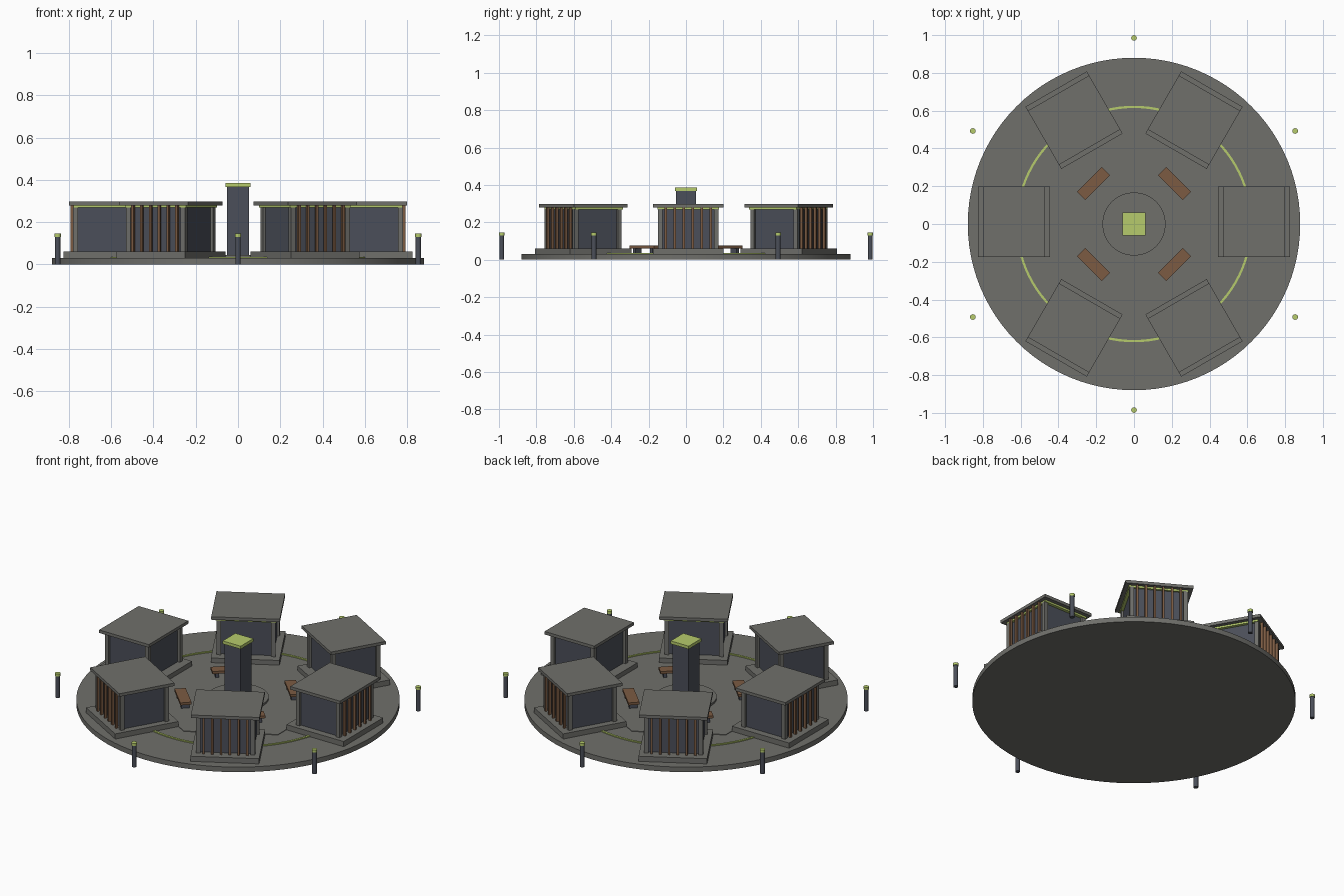
import bpy, bmesh, math
from mathutils import Matrix, Vector

if "Cube" in bpy.data.objects:
    bpy.data.objects.remove(bpy.data.objects["Cube"])


def material(name, rgb):
    m = bpy.data.materials.new(name)
    m.diffuse_color = (*rgb, 1)
    m.use_nodes = True
    m.node_tree.nodes["Principled BSDF"].inputs["Base Color"].default_value = m.diffuse_color
    return m


STONE = material("stone grey", (0.16, 0.16, 0.147))
WALL = material("slate blue", (0.07, 0.078, 0.1))
WOOD = material("warm wood", (0.2, 0.105, 0.055))
LIME = material("lime", (0.47, 0.6, 0.15))


def finish(name, bm, mat, smooth=False):
    me = bpy.data.meshes.new(name)
    bmesh.ops.recalc_face_normals(bm, faces=bm.faces)
    bm.to_mesh(me)
    bm.free()
    me.materials.append(mat)
    ob = bpy.data.objects.new(name, me)
    bpy.context.collection.objects.link(ob)
    if smooth:
        bpy.context.view_layer.objects.active = ob
        ob.select_set(True)
        bpy.ops.object.shade_smooth_by_angle()
        ob.select_set(False)
    return ob


def boxes(name, mat, items, frame=Matrix()):
    """One object from boxes given as (cx, cy, size_x, size_y, z0, z1)."""
    bm = bmesh.new()
    for cx, cy, sx, sy, z0, z1 in items:
        m = (frame @ Matrix.Translation((cx, cy, (z0 + z1) / 2))
             @ Matrix.Diagonal((sx, sy, z1 - z0, 1)))
        bmesh.ops.create_cube(bm, size=1, matrix=m)
    return finish(name, bm, mat)


def disc(name, mat, radius, z0, z1, x=0, y=0, sides=64):
    bm = bmesh.new()
    bmesh.ops.create_cone(bm, cap_ends=True, segments=sides, radius1=radius,
                          radius2=radius, depth=z1 - z0,
                          matrix=Matrix.Translation((x, y, (z0 + z1) / 2)))
    return finish(name, bm, mat, smooth=sides > 6)


def ring(name, mat, r0, r1, z0, z1, sides=96):
    bm = bmesh.new()
    profile = [(r0, z0), (r1, z0), (r1, z1), (r0, z1)]
    loops = []
    for i in range(sides):
        a = 2 * math.pi * i / sides
        loops.append([bm.verts.new((r * math.cos(a), r * math.sin(a), z))
                      for r, z in profile])
    for i in range(sides):
        p, q = loops[i], loops[(i + 1) % sides]
        for j in range(4):
            k = (j + 1) % 4
            bm.faces.new((p[j], q[j], q[k], p[k]))
    return finish(name, bm, mat, smooth=True)


# Plaza floor
disc("plaza_base", STONE, 0.88, 0, 0.03, sides=96)
disc("inner_paving", STONE, 0.514, 0.03, 0.033, sides=6)
ring("light_ring", LIME, 0.614, 0.626, 0.029, 0.036)

# Central tower
disc("tower_platform", STONE, 0.167, 0.03, 0.045)
boxes("tower", WALL, [(0, 0, 0.105, 0.105, 0.045, 0.367)])
boxes("tower_cap", LIME, [(0, 0, 0.12, 0.12, 0.367, 0.385)])

# Six pavilions; local x points away from the plaza centre
for k in range(6):
    shift = 0.012 if k % 3 == 0 else 0.0
    f = (Matrix.Translation((0, shift, 0))
         @ Matrix.Rotation(math.radians(60 * k), 4, 'Z')
         @ Matrix.Translation((0.635, 0, 0)))
    n = f"_{k + 1}"
    boxes("pavilion_plinth" + n, STONE, [(0, 0, 0.38, 0.375, 0.03, 0.061)], f)
    boxes("pavilion_walls" + n, WALL, [(0, 0, 0.26, 0.295, 0.061, 0.27)], f)
    boxes("pavilion_columns" + n, STONE,
          [(sx * 0.133, sy * 0.149, 0.024, 0.024, 0.061, 0.27)
           for sx in (-1, 1) for sy in (-1, 1)], f)
    boxes("pavilion_slats" + n, WOOD,
          [(0.15, -0.12 + 0.048 * i, 0.014, 0.012, 0.061, 0.279)
           for i in range(6)], f)
    boxes("pavilion_light_band" + n, LIME,
          [(-0.004, 0, 0.292, 0.33, 0.268, 0.279)], f)
    boxes("pavilion_roof" + n, STONE, [(0, 0, 0.33, 0.375, 0.279, 0.297)], f)

# Benches on the diagonals
for k in range(4):
    f = (Matrix.Rotation(math.radians(45 + 90 * k), 4, 'Z')
         @ Matrix.Translation((0.304, 0, 0)))
    boxes(f"bench_seat_{k + 1}", WOOD, [(0, 0, 0.062, 0.185, 0.06, 0.075)], f)
    boxes(f"bench_legs_{k + 1}", WALL,
          [(0, s * 0.065, 0.045, 0.018, 0.03, 0.06) for s in (-1, 1)], f)

# Bollard lights around the rim
for k in range(6):
    a = math.radians(30 + 60 * k)
    x, y = 0.985 * math.cos(a), 0.985 * math.sin(a)
    disc(f"bollard_{k + 1}", WALL, 0.013, 0, 0.13, x, y, 16)
    disc(f"bollard_lamp_{k + 1}", LIME, 0.015, 0.13, 0.145, x, y, 16)
